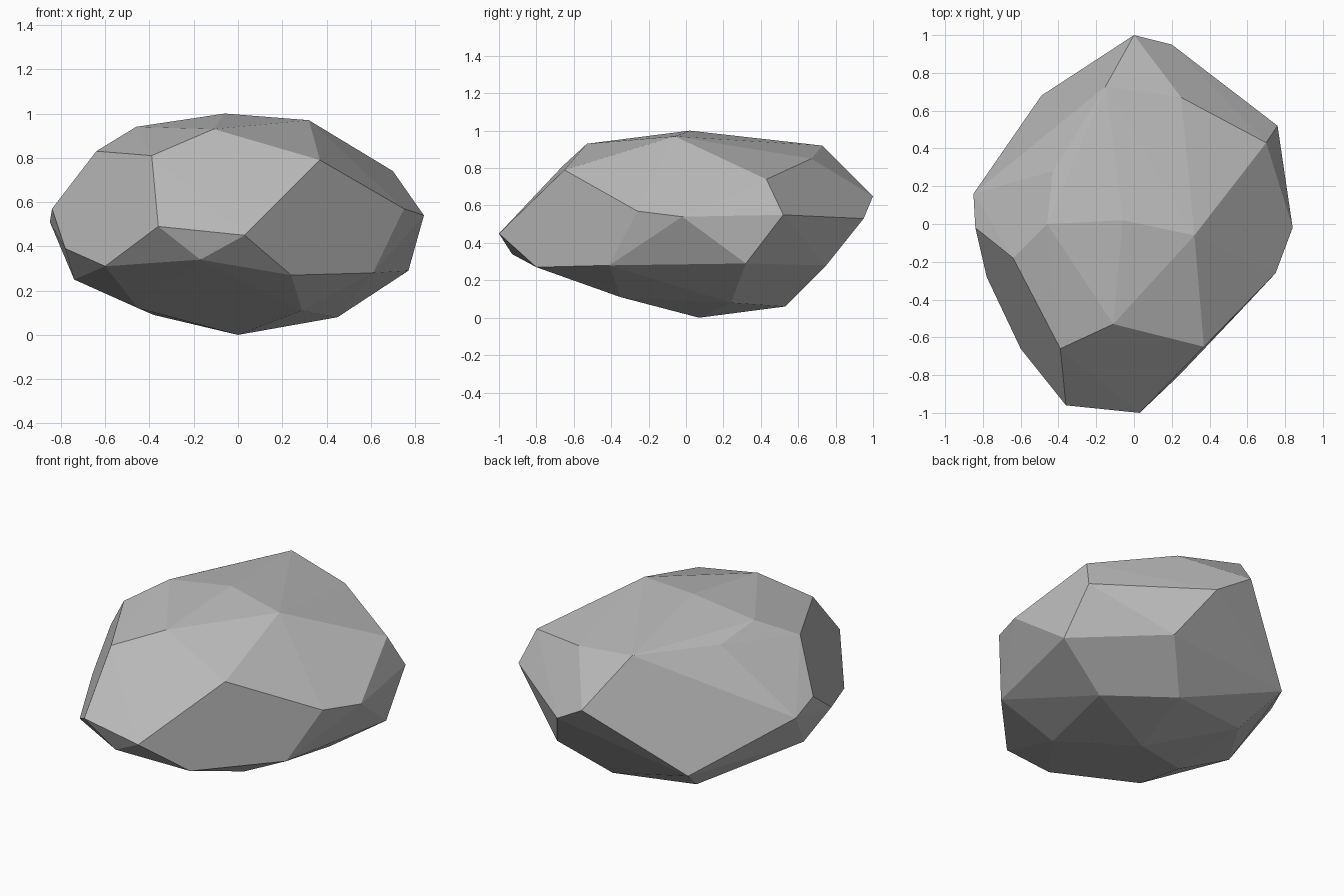
import bpy
import bmesh
from math import radians


def remove_default_cube():
    cube = bpy.data.objects.get("Cube")
    if cube:
        bpy.data.objects.remove(cube, do_unlink=True)


def make_material(name, color):
    material = bpy.data.materials.new(name)
    material.use_nodes = True
    material.diffuse_color = color
    shader = material.node_tree.nodes["Principled BSDF"]
    shader.inputs["Base Color"].default_value = color
    return material


def faceted_stone(name, corner_rings, material):
    """Wrap a tight convex skin around the rings of corners and merge flat areas."""
    bm = bmesh.new()
    for ring in corner_rings:
        for corner in ring:
            bm.verts.new(corner)
    hull = bmesh.ops.convex_hull(bm, input=bm.verts)
    leftovers = set(hull["geom_interior"]) | set(hull["geom_unused"])
    loose = [item for item in leftovers if isinstance(item, bmesh.types.BMVert)]
    bmesh.ops.delete(bm, geom=loose, context="VERTS")
    bmesh.ops.dissolve_limit(bm, angle_limit=radians(2), verts=bm.verts, edges=bm.edges)
    bmesh.ops.recalc_face_normals(bm, faces=bm.faces)
    mesh = bpy.data.meshes.new(name)
    bm.to_mesh(mesh)
    bm.free()
    mesh.materials.append(material)
    for polygon in mesh.polygons:
        polygon.use_smooth = False
    stone = bpy.data.objects.new(name, mesh)
    bpy.context.collection.objects.link(stone)
    return stone


remove_default_cube()
stone_grey = make_material("stone grey", (.5, .5, .5, 1))

# Crown: the gently domed top
crown = [(-.06, .02, 1), (.32, -.06, .97), (-.11, -.53, .93), (-.46, 0, .94),
         (-.43, .28, .89), (-.15, .73, .92)]

# Shoulder: the chipped rim around the crown
shoulder = [(.37, -.65, .79), (-.39, -.66, .81), (-.64, -.18, .83),
            (.25, .67, .85), (.7, .43, .74)]

# Girdle: the widest outline
girdle = [(.03, -1, .45), (-.36, -.96, .49), (-.84, -.02, .57), (-.85, .16, .51),
          (0, 1, .65), (.2, .95, .53), (.76, .52, .55), (.84, -.02, .54), (.75, -.26, .57)]

# Skirt: the lower edge where the sides turn under
skirt = [(.24, -.8, .27), (-.17, -.93, .34), (-.6, -.66, .31), (-.78, -.28, .39),
         (-.74, -.07, .25), (-.49, .68, .26), (.34, .75, .28), (.77, .32, .29),
         (.61, -.41, .28)]

# Underside: the shallow keel that rests on the floor
underside = [(.45, .24, .08), (.29, -.35, .11), (0, .07, 0), (-.45, -.15, .12),
             (-.38, .44, .09), (.12, .53, .06)]

faceted_stone("rock", [crown, shoulder, girdle, skirt, underside], stone_grey)
